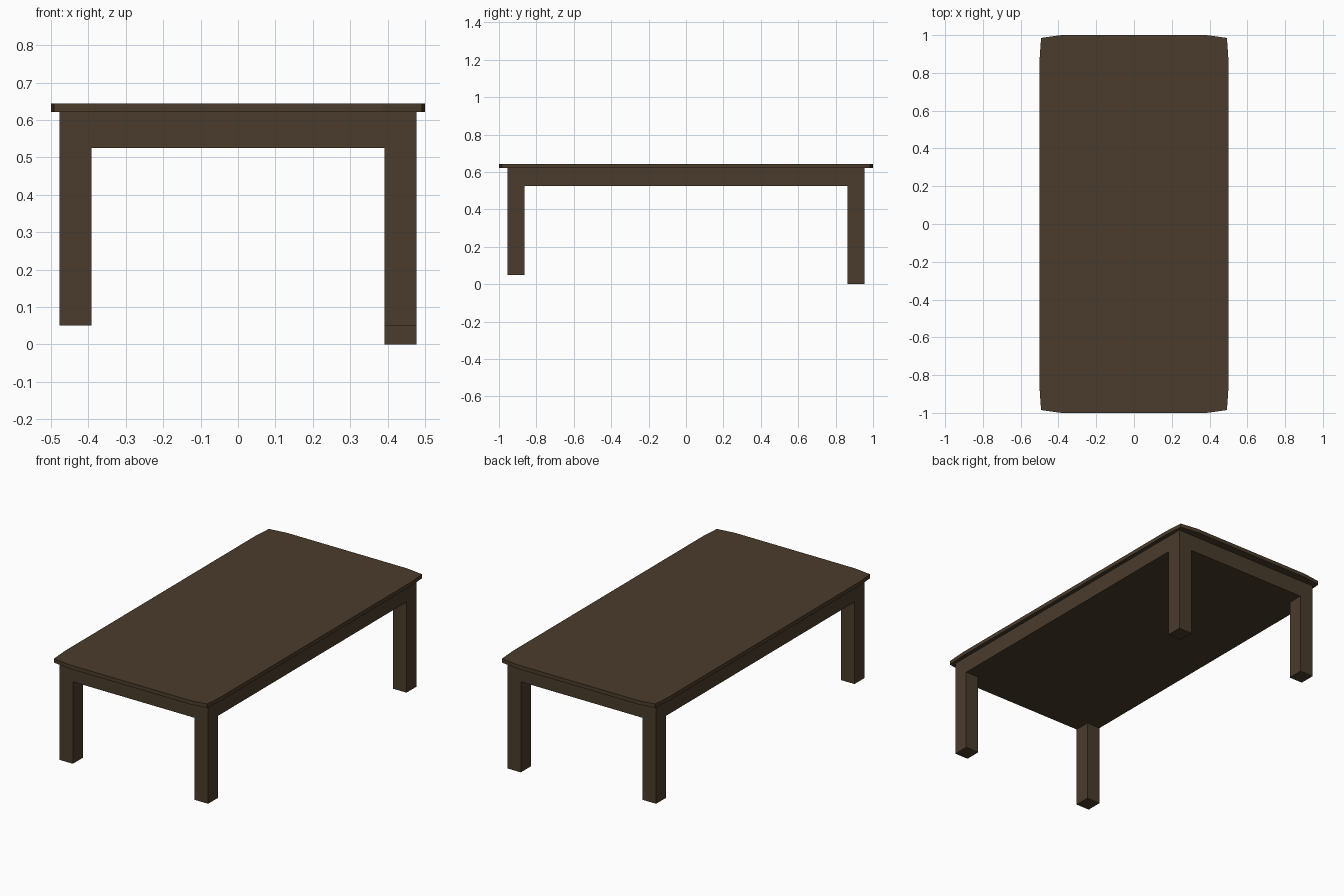
import bpy, bmesh

if "Cube" in bpy.data.objects:
    bpy.data.objects.remove(bpy.data.objects["Cube"])

wood = bpy.data.materials.new("dark_wood")
wood.diffuse_color = (0.068, 0.045, 0.025, 1)
wood.use_nodes = True
wood.node_tree.nodes["Principled BSDF"].inputs["Base Color"].default_value = wood.diffuse_color


def finish(bm, name):
    bmesh.ops.recalc_face_normals(bm, faces=bm.faces)
    mesh = bpy.data.meshes.new(name)
    bm.to_mesh(mesh)
    bm.free()
    mesh.materials.append(wood)
    obj = bpy.data.objects.new(name, mesh)
    bpy.context.collection.objects.link(obj)
    return obj


TOP, TOP_BOTTOM, APRON_BOTTOM, SHORT_LEG = 0.644, 0.6215, 0.5255, 0.05
OUT_X, OUT_Y, IN_X, IN_Y = 0.477, 0.955, 0.391, 0.863

# Table top: slab with slightly softened corners, mirrored from one quarter
quarter = [(0.5, 0.87), (0.492, 0.985), (0.385, 1.0)]
outline = (quarter
           + [(-x, y) for x, y in reversed(quarter)]
           + [(-x, -y) for x, y in quarter]
           + [(x, -y) for x, y in reversed(quarter)])
bm = bmesh.new()
slab = bm.faces.new([bm.verts.new((x, y, TOP_BOTTOM)) for x, y in outline])
ext = bmesh.ops.extrude_face_region(bm, geom=[slab], use_keep_orig=True)
bmesh.ops.translate(bm, vec=(0, 0, TOP - TOP_BOTTOM),
                    verts=[v for v in ext["geom"] if isinstance(v, bmesh.types.BMVert)])
finish(bm, "table_top")

# Apron block, sliced so its four corners can be extruded down into flush legs
bm = bmesh.new()
bmesh.ops.create_cube(bm, size=1)
bmesh.ops.scale(bm, vec=(2 * OUT_X, 2 * OUT_Y, TOP_BOTTOM - APRON_BOTTOM), verts=bm.verts)
bmesh.ops.translate(bm, vec=(0, 0, (TOP_BOTTOM + APRON_BOTTOM) / 2), verts=bm.verts)
for s in (-1, 1):
    for co, no in (((s * IN_X, 0, 0), (1, 0, 0)), ((0, s * IN_Y, 0), (0, 1, 0))):
        bmesh.ops.bisect_plane(bm, geom=bm.verts[:] + bm.edges[:] + bm.faces[:],
                               plane_co=co, plane_no=no)
bm.normal_update()
corners = []
for f in bm.faces:
    c = f.calc_center_median()
    if f.normal.z < -0.9 and abs(c.x) > IN_X and abs(c.y) > IN_Y:
        corners.append(f)

# Legs: three end above the floor, the back right one reaches it
for f in bmesh.ops.extrude_discrete_faces(bm, faces=corners)["faces"]:
    c = f.calc_center_median()
    foot = 0 if c.x > 0 and c.y > 0 else SHORT_LEG
    for v in f.verts:
        v.co.z = foot
bmesh.ops.remove_doubles(bm, verts=bm.verts, dist=1e-5)
finish(bm, "apron_and_legs")
